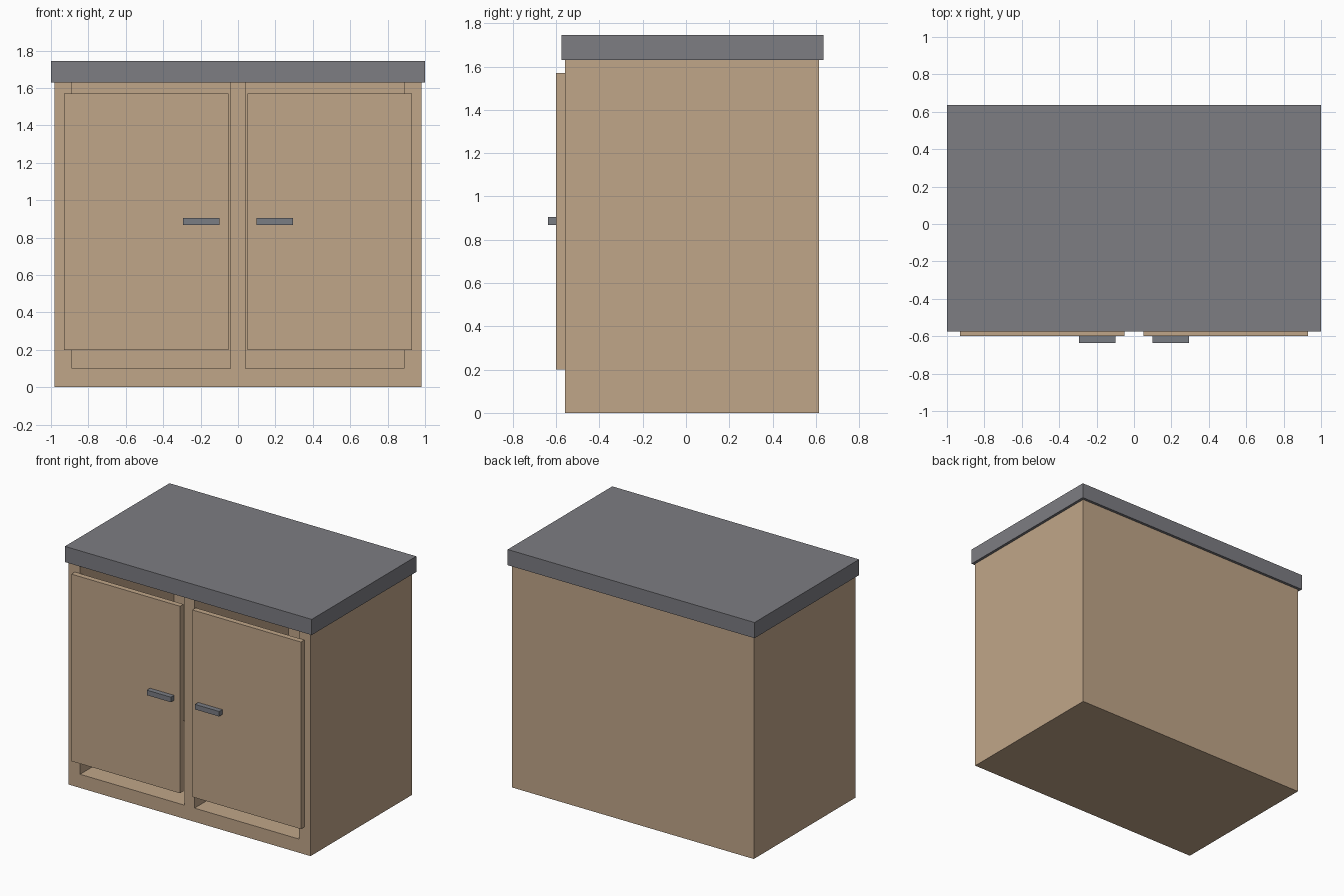
import bpy
import bmesh
from mathutils import Matrix, Vector

default = bpy.data.objects.get("Cube")
if default:
    bpy.data.objects.remove(default, do_unlink=True)


def material(name, colour):
    mat = bpy.data.materials.new(name)
    mat.use_nodes = True
    rgba = (*colour, 1.0)
    mat.diffuse_color = rgba
    for node in mat.node_tree.nodes:
        if node.type == 'BSDF_PRINCIPLED':
            node.inputs["Base Color"].default_value = rgba
    return mat


def boxes(name, mat, *bounds):
    """One object made of boxes, each given as (x, y, z) ranges."""
    bm = bmesh.new()
    for ranges in bounds:
        centre = Vector([(a + b) / 2 for a, b in ranges])
        size = [b - a for a, b in ranges]
        bmesh.ops.create_cube(
            bm, size=1, matrix=Matrix.Translation(centre) @ Matrix.Diagonal((*size, 1)))
    mesh = bpy.data.meshes.new(name)
    bm.to_mesh(mesh)
    bm.free()
    mesh.materials.append(mat)
    obj = bpy.data.objects.new(name, mesh)
    bpy.context.collection.objects.link(obj)
    return obj


wood = material("light wood", (0.53, 0.38, 0.25))
stone = material("grey worktop", (0.205, 0.205, 0.225))
metal = material("grey handle", (0.195, 0.205, 0.23))

FRONT, BACK, BODY_TOP = -0.56, 0.615, 1.63

# Cabinet body, hollowed into two compartments open at the front and top
body = boxes("cabinet_body", wood, ((-0.98, 0.98), (FRONT, BACK), (0, BODY_TOP)))
depth, height = (FRONT - 0.1, BACK - 0.09), (0.1, BODY_TOP + 0.1)
cutter = boxes("compartment_cutter", wood,
               ((-0.887, -0.04), depth, height),
               ((0.04, 0.887), depth, height))
cutter.hide_render = True
cut = body.modifiers.new("compartments", 'BOOLEAN')
cut.operation = 'DIFFERENCE'
cut.solver = 'EXACT'
cut.object = cutter
bpy.context.view_layer.objects.active = body
bpy.ops.object.modifier_apply(modifier=cut.name)
bpy.data.objects.remove(cutter, do_unlink=True)

# Worktop
boxes("worktop", stone, ((-1, 1), (-0.575, 0.635), (BODY_TOP, 1.745)))

# Doors and handles, one pair for each side
for side, s in (("left", 1), ("right", -1)):
    def span(a, b):
        return tuple(sorted((s * a, s * b)))
    boxes(side + "_door", wood, (span(0.05, 0.93), (-0.6, FRONT), (0.2, 1.57)))
    boxes(side + "_handle", metal, (span(0.098, 0.293), (-0.637, -0.6), (0.868, 0.905)))
